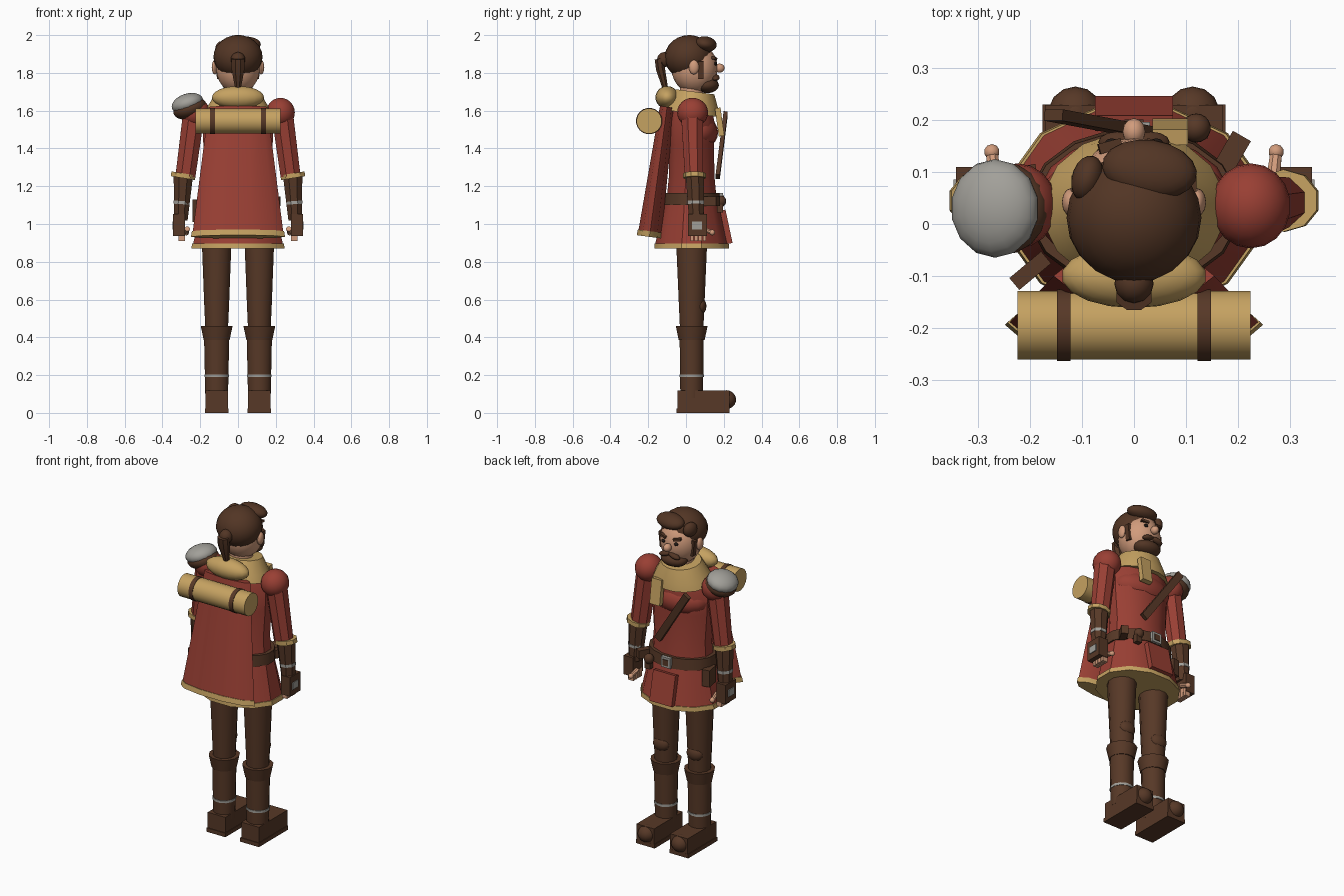
import bpy, bmesh, math
from mathutils import Vector, Matrix, Euler


def material(name, rgb):
    m = bpy.data.materials.new(name)
    m.diffuse_color = (*rgb, 1)
    return m


RED = material("red_cloth", (0.32, 0.05, 0.034))
BROWN = material("brown_leather", (0.095, 0.040, 0.020))
HAIR = material("dark_brown_hair", (0.085, 0.036, 0.018))
TAN = material("tan_cloth", (0.56, 0.36, 0.12))
SKIN = material("skin", (0.64, 0.33, 0.20))
STEEL = material("grey_metal", (0.36, 0.35, 0.32))
BLACK = material("eye_dark", (0.015, 0.01, 0.008))


def finish(name, bm, mat, angle=32):
    bmesh.ops.recalc_face_normals(bm, faces=bm.faces)
    me = bpy.data.meshes.new(name)
    bm.to_mesh(me)
    bm.free()
    for p in me.polygons:
        p.use_smooth = True
    me.set_sharp_from_angle(angle=math.radians(angle))
    me.materials.append(mat)
    ob = bpy.data.objects.new(name, me)
    bpy.context.collection.objects.link(ob)
    return ob


def loft(name, rings, mat, n=16, phase=0.5, angle=32):
    """Tube through rings (x, y, z, radius_u, radius_v), square to its axis."""
    d = (Vector(rings[-1][:3]) - Vector(rings[0][:3])).normalized()
    ref = Vector((0, 1, 0)) if abs(d.x) > 0.9 else Vector((1, 0, 0))
    u = (ref - d * ref.dot(d)).normalized()
    v = d.cross(u)
    bm = bmesh.new()
    loops = []
    for x, y, z, ru, rv in rings:
        loops.append([bm.verts.new(Vector((x, y, z)) + u * ru * math.cos(a) + v * rv * math.sin(a))
                      for a in ((i + phase) * math.tau / n for i in range(n))])
    for lo, hi in zip(loops, loops[1:]):
        for i in range(n):
            j = (i + 1) % n
            bm.faces.new((lo[i], lo[j], hi[j], hi[i]))
    bm.faces.new(loops[0])
    bm.faces.new(loops[-1])
    return finish(name, bm, mat, angle)


def place(c, size, rot):
    r = Euler([math.radians(a) for a in rot]).to_matrix().to_4x4()
    return Matrix.Translation(c) @ r @ Matrix.Diagonal((*size, 1))


def ball(name, c, radii, mat, rot=(0, 0, 0), seg=18):
    bm = bmesh.new()
    bmesh.ops.create_uvsphere(bm, u_segments=seg, v_segments=12, radius=1,
                              matrix=place(c, radii, rot))
    return finish(name, bm, mat, 40)


def box(name, c, size, mat, rot=(0, 0, 0)):
    bm = bmesh.new()
    bmesh.ops.create_cube(bm, size=1, matrix=place(c, size, rot))
    return finish(name, bm, mat)


# Coat body, skirt, trim and belt
loft("coat_skirt", [(0, .03, .893, .246, .200), (0, .03, 1.12, .197, .147)], RED, 12)
loft("skirt_trim", [(0, .03, .87, .256, .205), (0, .03, .897, .251, .203)], TAN, 12)
loft("coat_torso", [(0, .03, 1.10, .190, .140), (0, .03, 1.25, .178, .125),
                    (0, .03, 1.42, .190, .122), (0, .03, 1.54, .195, .125),
                    (0, .03, 1.63, .150, .105)], RED, 12)
ball("coat_chest", (0, .05, 1.485), (.185, .12, .10), RED)
loft("belt", [(0, .03, 1.10, .208, .156), (0, .03, 1.165, .204, .150)], BROWN, 16)
box("skirt_front_panel", (0, .213, .985), (.15, .03, .18), RED, (12, 0, 0))
box("buckle_frame", (0, .186, 1.132), (.062, .022, .062), STEEL)
box("buckle_inset", (0, .198, 1.132), (.036, .006, .036), BROWN)

# Belt gear
box("hip_pouch", (-.205, .07, 1.06), (.045, .085, .10), BROWN, (0, 0, 10))
box("side_pouch", (.188, .135, 1.12), (.04, .08, .05), BROWN, (0, 0, -30))
ball("pouch_knob", (.12, .185, 1.12), (.028, .028, .03), BROWN)
box("pouch_tab", (.125, .18, 1.085), (.035, .03, .05), BROWN)
box("rear_sheath", (-.2, -.09, 1.07), (.03, .08, .12), BROWN, (0, 0, -50))

# Chest strap and scarf end
a, b = Vector((-.155, .21, 1.585)), Vector((.07, .168, 1.25))
d = (b - a).normalized()
side = d.cross(Vector((0, 1, 0))).normalized()
frame = Matrix((side, d, side.cross(d))).transposed().to_4x4()
bm = bmesh.new()
bmesh.ops.create_cube(bm, size=1, matrix=Matrix.Translation((a + b) / 2) @ frame
                      @ Matrix.Diagonal((.042, (b - a).length, .022, 1)))
finish("chest_strap", bm, BROWN)
box("scarf_end", (.07, .178, 1.54), (.068, .03, .15), TAN, (8, 0, 0))

# Cape with trim
loft("cape", [(0, -.190, .955, .240, .066), (0, -.100, 1.62, .155, .040)], RED, 10, 0)
loft("cape_trim", [(0, -.194, .932, .249, .071), (0, -.190, .962, .244, .069)], TAN, 10, 0)

# Collar, folded hood and bedroll
loft("collar", [(0, .03, 1.585, .178, .150), (0, .035, 1.625, .160, .140),
                (0, .045, 1.70, .115, .108)], TAN, 16)
ball("folded_hood", (0, -.10, 1.67), (.14, .062, .06), TAN)
loft("bedroll", [(-.225, -.195, 1.545, .067, .067), (.225, -.195, 1.545, .067, .067)], TAN, 20)
for s in (-1, 1):
    loft("bedroll_strap", [(s * .135 - .013, -.195, 1.545, .070, .070),
                           (s * .135 + .013, -.195, 1.545, .070, .070)], BROWN, 20)

# Legs, boots and arms, mirrored
for s in (-1, 1):
    x = s * .113
    loft("trouser_leg", [(x, .03, .40, .060, .062), (x, .03, .57, .068, .070),
                         (x, .03, .93, .082, .086)], BROWN, 12)
    ball("knee_pad", (x, .075, .565), (.052, .033, .045), BROWN)
    loft("boot_shaft", [(x, .03, .08, .062, .062), (x, .03, .40, .069, .066)], BROWN, 12)
    loft("boot_cuff", [(x, .03, .385, .071, .071), (x, .03, .46, .087, .087)], BROWN, 12)
    loft("ankle_band", [(x, .03, .19, .067, .067), (x, .03, .204, .067, .067)], STEEL, 12)
    box("boot_foot", (x, .092, .068), (.118, .275, .10), BROWN)
    box("boot_sole", (x, .09, .012), (.126, .28, .024), BROWN)
    ball("boot_toe", (x, .212, .07), (.053, .053, .05), BROWN, seg=14)

    ball("shoulder", (s * .225, .035, 1.59), (.077, .082, .078), RED)
    loft("sleeve", [(s * .232, .032, 1.60, .062, .064), (s * .278, .042, 1.255, .057, .052)], RED, 8)
    loft("sleeve_cuff", [(s * .292, .045, 1.243, .068, .060), (s * .288, .045, 1.268, .068, .060)],
         TAN, 10)
    loft("forearm_guard", [(s * .290, .047, 1.25, .055, .052), (s * .302, .055, 1.02, .038, .042)],
         BROWN, 8)
    loft("wrist_band", [(s * .299, .052, 1.105, .046, .048), (s * .298, .052, 1.122, .046, .048)],
         STEEL, 8)
    box("glove", (s * .312, .060, .995), (.062, .10, .115), BROWN)
    box("glove_plate", (s * .344, .058, .993), (.008, .055, .042), STEEL)
    for i in range(4):
        box("finger", (s * .297, .032 + i * .022, .937), (.034, .018, .052), SKIN)
    loft("thumb", [(s * .268, .085, .975, .014, .014), (s * .274, .138, .955, .012, .012)], SKIN, 8)
    ball("thumb_tip", (s * .274, .139, .955), (.015, .015, .015), SKIN, seg=10)

# Shoulder guard on one side
ball("guard_base", (-.255, .03, 1.612), (.092, .090, .055), BROWN, (0, -18, 0))
ball("guard_dome", (-.268, .03, 1.638), (.088, .095, .052), STEEL, (0, -18, 0), 14)

# Head, face and hair
loft("neck", [(0, .03, 1.60, .068, .066), (0, .03, 1.76, .064, .062)], SKIN)
ball("head", (0, .045, 1.825), (.117, .122, .135), SKIN)
ball("hair_cap", (0, .012, 1.885), (.130, .126, .115), HAIR, (12, 0, 0), 20)
ball("hair_front_lock", (.03, .105, 1.953), (.092, .058, .040), HAIR, (-12, 0, -8))
ball("hair_side_lock", (-.09, .088, 1.925), (.030, .045, .042), HAIR, (0, 0, -15))
ball("nose", (0, .178, 1.825), (.022, .026, .024), SKIN, seg=12)
ball("beard", (0, .112, 1.735), (.082, .062, .042), HAIR)
for s in (-1, 1):
    ball("ear", (s * .122, .042, 1.83), (.017, .027, .038), SKIN, seg=12)
    box("sideburn", (s * .106, .078, 1.815), (.020, .030, .095), HAIR, (0, s * 6, 0))
    ball("moustache", (s * .032, .158, 1.775), (.038, .020, .015), HAIR, (0, s * 15, 0), 12)
    ball("eye", (s * .043, .156, 1.848), (.013, .009, .010), BLACK, seg=10)
    box("brow", (s * .046, .150, 1.876), (.045, .020, .013), HAIR, (0, s * -10, s * -15))

# Ponytail
ball("ponytail_knot", (0, -.115, 1.87), (.038, .038, .040), HAIR, seg=12)
loft("ponytail", [(0, -.142, 1.875, .036, .026), (0, -.135, 1.82, .037, .026),
                  (0, -.105, 1.70, .012, .014)], HAIR, 8)
